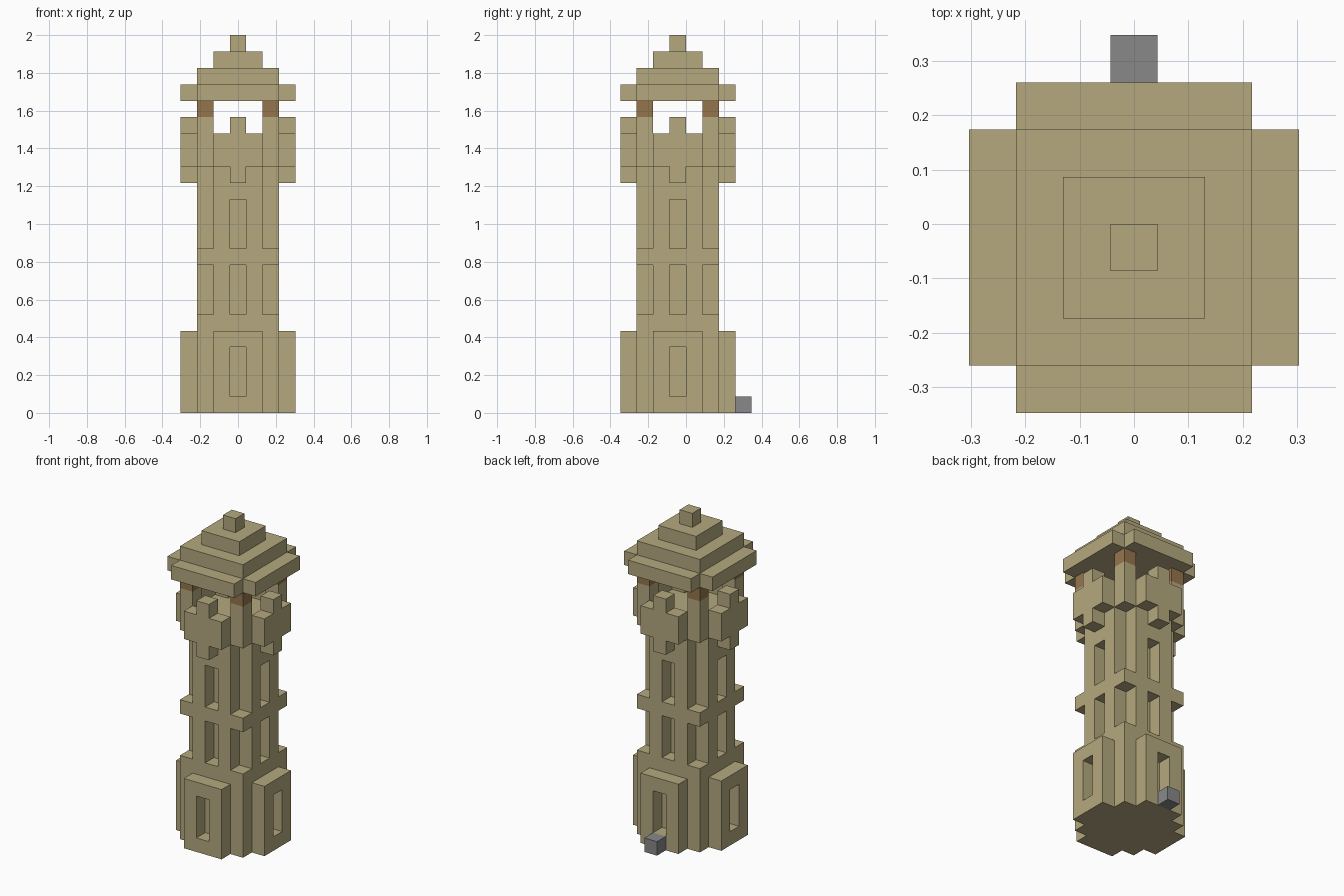
import bpy
import bmesh
from math import pi
from mathutils import Vector

cube = bpy.data.objects.get("Cube")
if cube:
    bpy.data.objects.remove(cube, do_unlink=True)

U = 2 / 23                           # edge of one building block
CENTRE = Vector((0, -U / 2, 0))      # axis of the tower


def material(name, color):
    m = bpy.data.materials.new(name)
    m.use_nodes = True
    m.diffuse_color = (*color, 1)
    m.node_tree.nodes["Principled BSDF"].inputs["Base Color"].default_value = (*color, 1)
    return m


STONE = material("sandstone", (0.462, 0.397, 0.212))
WOOD = material("brown wood", (0.305, 0.178, 0.076))
GREY = material("grey stone", (0.246, 0.246, 0.246))


def box(x, y, z):
    """Blocks in inclusive x and y ranges, from z[0] up to z[1]."""
    return {(i, j, k) for i in range(x[0], x[1] + 1)
            for j in range(y[0], y[1] + 1) for k in range(*z)}


def square(r, z):
    return box((-r, r), (-r, r), z)


def around(cells):
    """Repeat blocks on all four sides."""
    result = set()
    for x, y, z in cells:
        result |= {(x, y, z), (-y, x, z), (-x, -y, z), (y, -x, z)}
    return result


def side(r, depth, z):
    """Blocks on each side, 2r+1 wide, at a given distance from the axis."""
    return around(box((-r, r), (-depth, -depth), z))


def corners(z):
    return around(box((2, 2), (2, 2), z))


def build(name, cells, mat):
    """Skin a set of blocks with only its outer faces."""
    bm = bmesh.new()
    for cell in cells:
        c = Vector(cell) + Vector((0, 0, 0.5))
        for axis in range(3):
            for sign in (-1, 1):
                n = Vector((0, 0, 0))
                n[axis] = sign
                if tuple(int(a + b) for a, b in zip(cell, n)) in cells:
                    continue
                u = Vector((0, 0, 0))
                u[(axis + 1) % 3] = 0.5
                v = n.cross(u)
                ring = (-u - v, u - v, u + v, v - u)
                bm.faces.new([bm.verts.new((c + n / 2 + d) * U + CENTRE) for d in ring])
    bmesh.ops.remove_doubles(bm, verts=bm.verts, dist=U / 100)
    bmesh.ops.dissolve_limit(bm, angle_limit=pi / 180, verts=bm.verts, edges=bm.edges)
    mesh = bpy.data.meshes.new(name)
    bm.to_mesh(mesh)
    bm.free()
    mesh.materials.append(mat)
    obj = bpy.data.objects.new(name, mesh)
    bpy.context.collection.objects.link(obj)


# Base with a thick panel and a niche on every side
build("base", square(2, (0, 6)) | side(1, 3, (0, 5)) - side(0, 3, (1, 4)), STONE)

# Shaft with notched corners, a full band and two rows of niches
shaft = square(2, (6, 15)) - corners((6, 9)) - corners((10, 15))
shaft -= side(0, 2, (6, 9)) | side(0, 2, (10, 13))
build("shaft", shaft, STONE)

# Lookout floor, balconies, brackets and merlons
build("lookout_floor", square(2, (15, 16)) - corners((15, 16)), STONE)
build("balconies", side(1, 3, (15, 17)) | side(0, 3, (14, 18)), STONE)

# Corner posts with wooden heads
build("corner_posts", corners((15, 18)), STONE)
build("post_heads", corners((18, 19)), WOOD)

# Stepped roof with cross-shaped eaves
build("roof", square(2, (19, 21)) | side(2, 3, (19, 20))
      | square(1, (21, 22)) | square(0, (22, 23)), STONE)

# Step at the back door
build("door_step", box((0, 0), (4, 4), (0, 1)), GREY)
